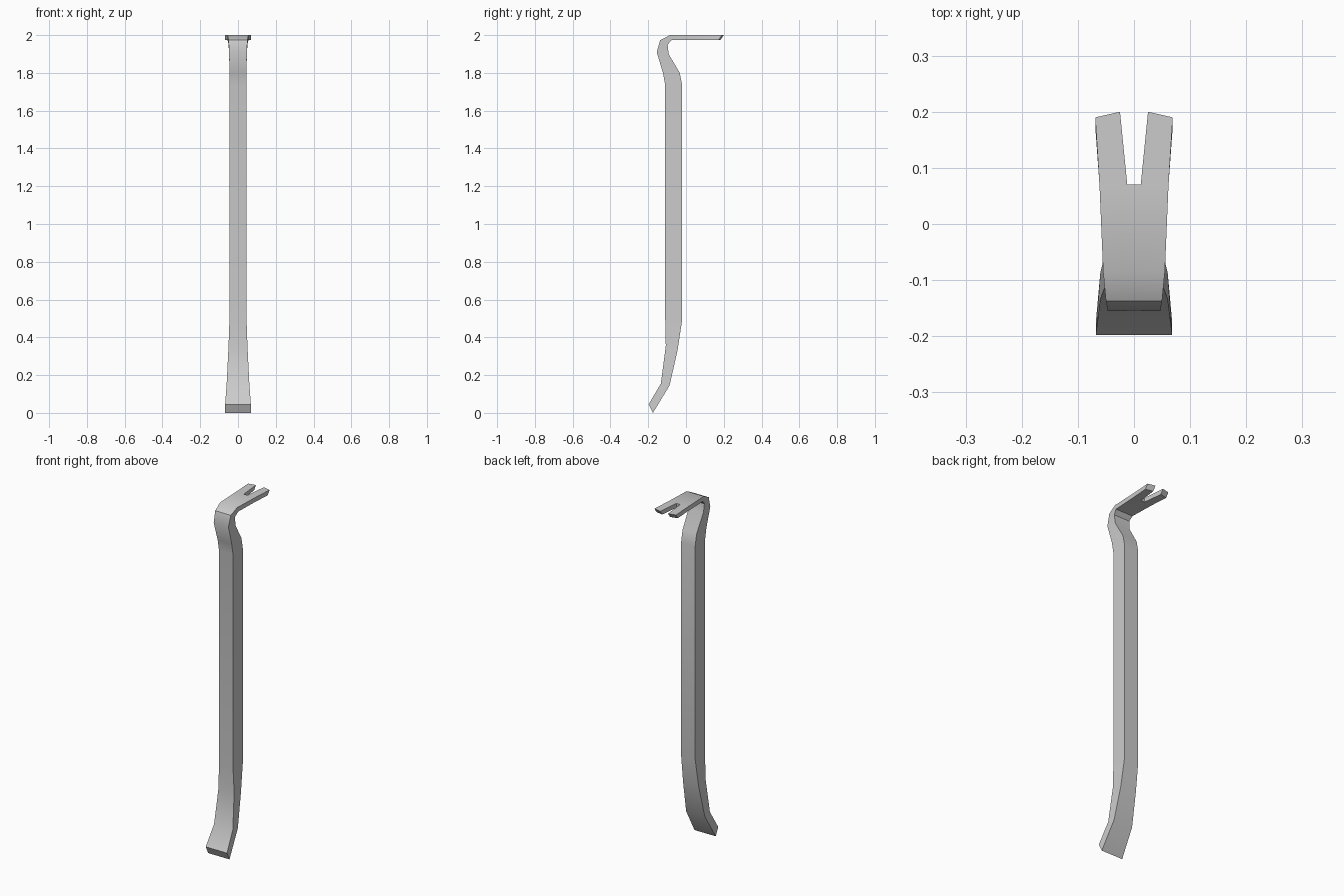
import bpy, bmesh, math

if "Cube" in bpy.data.objects:
    bpy.data.objects.remove(bpy.data.objects["Cube"])

# Side profile, bottom to notch: front (y, z), back (y, z), half width
SECTIONS = [
    ((-.198, .045), (-.175, 0), .068),
    ((-.133, .155), (-.087, .145), .06),
    ((-.107, .355), (-.045, .33), .05),
    ((-.11, .5), (-.02, .495), .045),
    ((-.11, 1.735), (-.02, 1.735), .045),
    ((-.122, 1.80), (-.033, 1.80), .045),
    ((-.155, 1.91), (-.092, 1.90), .047),
    ((-.137, 1.973), (-.097, 1.95), .05),
    ((-.085, 2), (-.077, 1.973), .055),
    ((.07, 2), (.07, 1.975), .0615),
]
NOTCH = .012

bm = bmesh.new()


def loft(a, b):
    """Bridge two rings of matching vertices with quads."""
    n = len(a)
    for i in range(n):
        j = (i + 1) % n
        bm.faces.new((a[i], a[j], b[j], b[i]))


def section(front, back, w):
    xs = (0, NOTCH, w)
    return ([bm.verts.new((x, *front)) for x in xs] +
            [bm.verts.new((x, *back)) for x in reversed(xs)])


# Right half of the bar, left open on the mirror plane
rings = [section(*s) for s in SECTIONS]
for a, b in zip(rings, rings[1:]):
    for i in (0, 1, 2, 3, 4):
        bm.faces.new((a[i], a[i + 1], b[i + 1], b[i]))
bm.faces.new(rings[0])

# Notch bottom and one claw tine with a slanted, bevelled tip
end = rings[-1]
bm.faces.new((end[0], end[1], end[4], end[5]))
tip = [bm.verts.new(p) for p in ((.025, .2, 2), (.069, .19, 2),
                                 (.069, .173, 1.975), (.025, .183, 1.975))]
loft(end[1:5], tip)
bm.faces.new(tip)

bmesh.ops.recalc_face_normals(bm, faces=bm.faces)
mesh = bpy.data.meshes.new("pry_bar")
bm.to_mesh(mesh)
bm.free()
# Open shell: make sure the outer side wall faces outward
if max(mesh.polygons, key=lambda p: abs(p.normal.x) * p.area).normal.x < 0:
    mesh.flip_normals()

bar = bpy.data.objects.new("pry_bar", mesh)
bpy.context.collection.objects.link(bar)
bpy.context.view_layer.objects.active = bar
bar.select_set(True)

# Mirror to the other side
mirror = bar.modifiers.new("mirror", "MIRROR")
mirror.use_clip = True
bpy.ops.object.modifier_apply(modifier=mirror.name)
bpy.ops.object.shade_smooth_by_angle(angle=math.radians(40))
